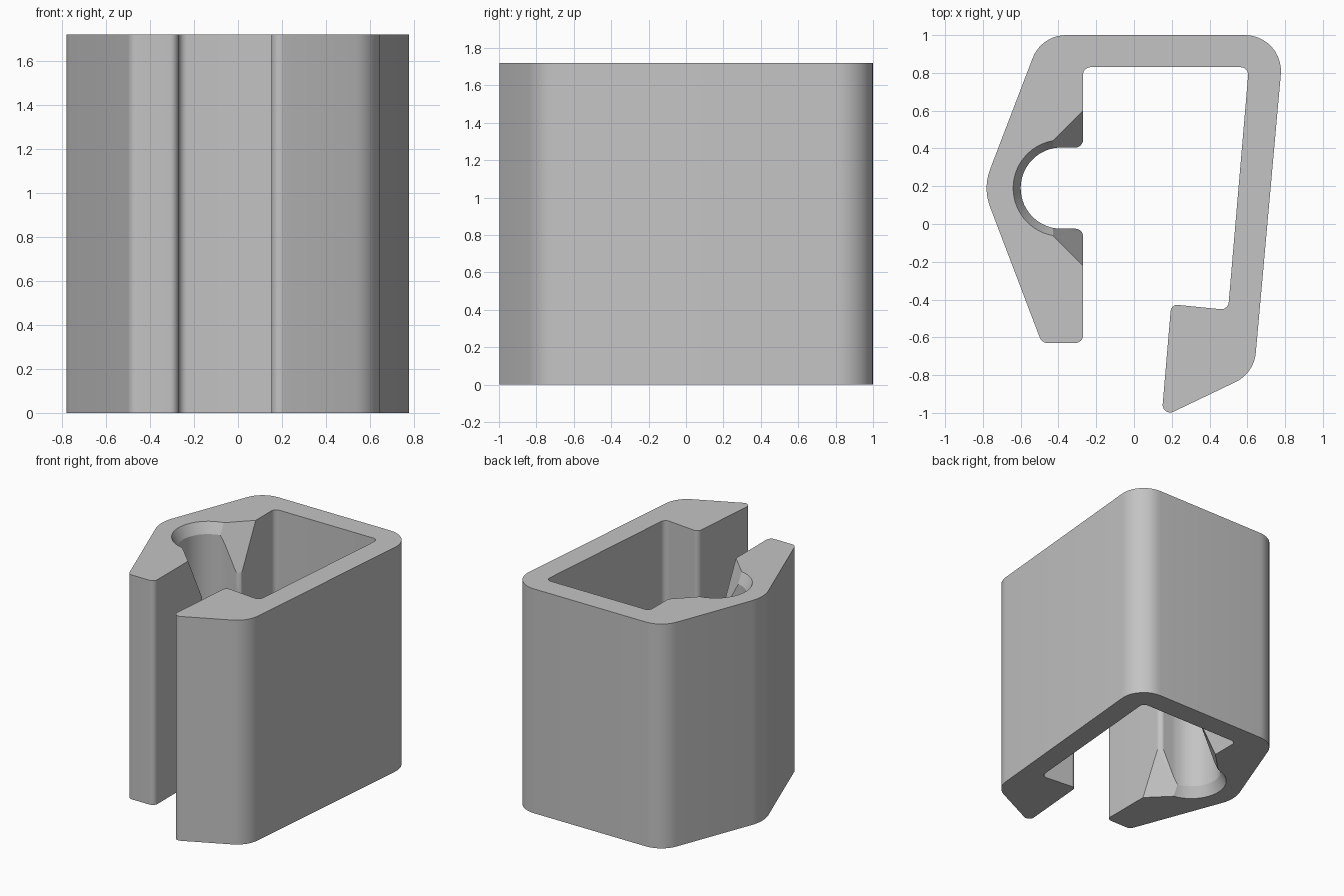
import bpy, bmesh, math
from mathutils import Vector

cube = bpy.data.objects.get("Cube")
if cube:
    bpy.data.objects.remove(cube, do_unlink=True)

HEIGHT = 1.72
CX, CY, R = -0.385, 0.19, 0.215      # groove centre and radius
FACE_X = -0.27                       # inner face of the thick jaw


def fillet(corners, steps=10):
    """Round each (x, y, radius) corner of a closed outline."""
    out = []
    for i, (x, y, r) in enumerate(corners):
        p = Vector((x, y))
        if r == 0:
            out.append(p)
            continue
        a = (Vector(corners[i - 1][:2]) - p).normalized()
        b = (Vector(corners[(i + 1) % len(corners)][:2]) - p).normalized()
        half = a.angle(b) / 2
        centre = p + (a + b).normalized() * (r / math.sin(half))
        start = p + a * (r / math.tan(half)) - centre
        end = p + b * (r / math.tan(half)) - centre
        sweep = start.angle(end)
        for k in range(steps + 1):
            t = k / steps
            out.append(centre + (start * math.sin((1 - t) * sweep)
                                 + end * math.sin(t * sweep)) / math.sin(sweep))
    return out


def loft(name, sections):
    """Solid through matching rings given as (z, points)."""
    bm = bmesh.new()
    rings = [[bm.verts.new((p[0], p[1], z)) for p in pts] for z, pts in sections]
    n = len(rings[0])
    for low, high in zip(rings, rings[1:]):
        for i in range(n):
            j = (i + 1) % n
            bm.faces.new((low[i], low[j], high[j], high[i]))
    bm.faces.new(rings[0])
    bm.faces.new(rings[-1])
    bmesh.ops.recalc_face_normals(bm, faces=bm.faces[:])
    mesh = bpy.data.meshes.new(name)
    bm.to_mesh(mesh)
    bm.free()
    obj = bpy.data.objects.new(name, mesh)
    bpy.context.collection.objects.link(obj)
    return obj


def circle(r, n=64):
    return [(CX + r * math.cos(math.tau * k / n), CY + r * math.sin(math.tau * k / n))
            for k in range(n)]


def wedge(depth):
    """Section of the splayed lead-in, narrowing with depth."""
    inset = depth * math.sqrt(2) / 2.85
    near, far = -0.45, -0.1
    wn, wf = near + 0.68 - inset, far + 0.68 - inset
    return [(near, CY - wn), (far, CY - wf), (far, CY + wf), (near, CY + wn)]


# Clip outline: outer wall, hook, inner wall, groove, jaw
groove = [(CX + R * math.cos(math.radians(a)), CY + R * math.sin(math.radians(a)), 0)
          for a in range(90, 271, 6)]
outline = [
    (-0.80, CY, 0.28), (-0.49, 1.0, 0.19), (0.796, 1.0, 0.19), (0.635, -0.79, 0.19),
    (0.146, -1.024, 0.04), (0.197, -0.425, 0.035), (0.498, -0.455, 0.04),
    (0.608, 0.83, 0.04), (FACE_X, 0.83, 0.04),
    (FACE_X, CY + R, 0.04), *groove, (FACE_X, CY - R, 0.04),
    (FACE_X, -0.63, 0.04), (-0.488, -0.63, 0.045),
]
profile = fillet(outline)
clip = loft("clip_body", [(0, profile), (HEIGHT, profile)])

# Flared groove ends, cut at the top and the bottom
for top in (True, False):
    def level(depth):
        return HEIGHT - depth if top else depth
    cutters = [
        loft("rim_cutter", [(level(d), circle(R + 0.04 - d * 0.5)) for d in (-0.05, 0.1)]),
        loft("splay_cutter", [(level(d), wedge(d)) for d in (-0.05, 0.42)]),
    ]
    for cutter in cutters:
        cutter.hide_render = True
        mod = clip.modifiers.new("flare", 'BOOLEAN')
        mod.operation = 'DIFFERENCE'
        mod.solver = 'EXACT'
        mod.object = cutter
        bpy.context.view_layer.objects.active = clip
        bpy.ops.object.modifier_apply(modifier=mod.name)
        bpy.data.objects.remove(cutter, do_unlink=True)

# Plain grey plastic
grey = bpy.data.materials.new("light_grey")
grey.use_nodes = True
colour = (0.55, 0.55, 0.55, 1)
grey.diffuse_color = colour
grey.node_tree.nodes["Principled BSDF"].inputs["Base Color"].default_value = colour
clip.data.materials.clear()
clip.data.materials.append(grey)

bpy.ops.object.select_all(action='DESELECT')
clip.select_set(True)
bpy.context.view_layer.objects.active = clip
bpy.ops.object.shade_smooth_by_angle(angle=math.radians(25))
